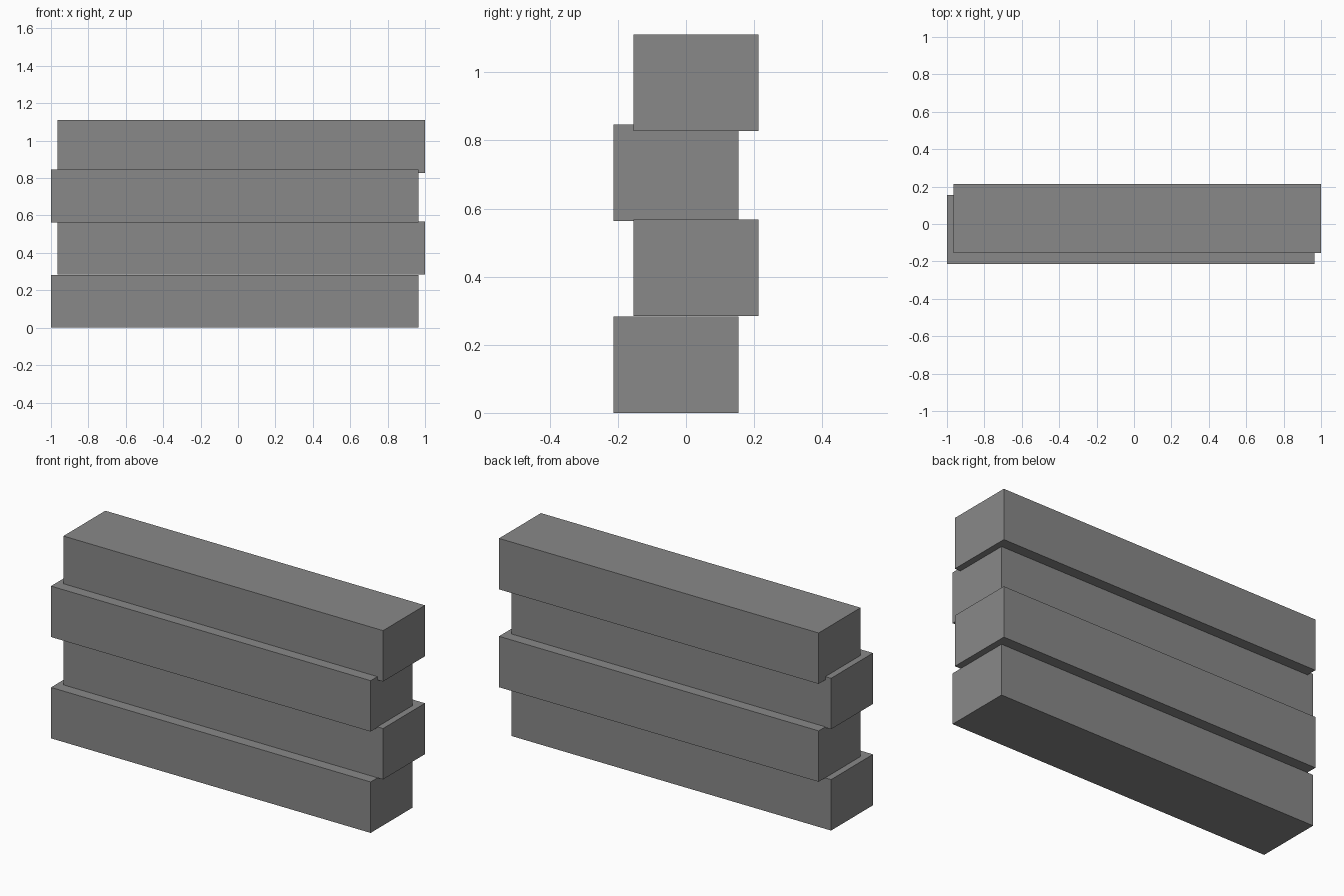
import bpy

if "Cube" in bpy.data.objects:
    bpy.data.objects.remove(bpy.data.objects["Cube"])

# One plain grey for every beam
grey = bpy.data.materials.new("grey")
grey.diffuse_color = (0.25, 0.25, 0.25, 1.0)
grey.use_nodes = True
grey.node_tree.nodes["Principled BSDF"].inputs["Base Color"].default_value = grey.diffuse_color

LENGTH, DEPTH, HEIGHT = 1.965, 0.368, 0.283
SHIFT_X, SHIFT_Y = 0.0175, 0.0295


def beam(name, x, y, bottom):
    bpy.ops.mesh.primitive_cube_add(size=1, location=(x, y, bottom + HEIGHT / 2))
    obj = bpy.context.object
    obj.name = name
    obj.scale = (LENGTH, DEPTH, HEIGHT)
    bpy.ops.object.transform_apply(location=False, rotation=False, scale=True)
    obj.data.materials.append(grey)


# Stack of four beams, staggered alternately front-left and back-right
names = ["bottom_beam", "lower_middle_beam", "upper_middle_beam", "top_beam"]
for i, (name, bottom) in enumerate(zip(names, [0.0, 0.284, 0.563, 0.828])):
    side = 1 if i % 2 else -1
    beam(name, side * SHIFT_X, side * SHIFT_Y, bottom)
